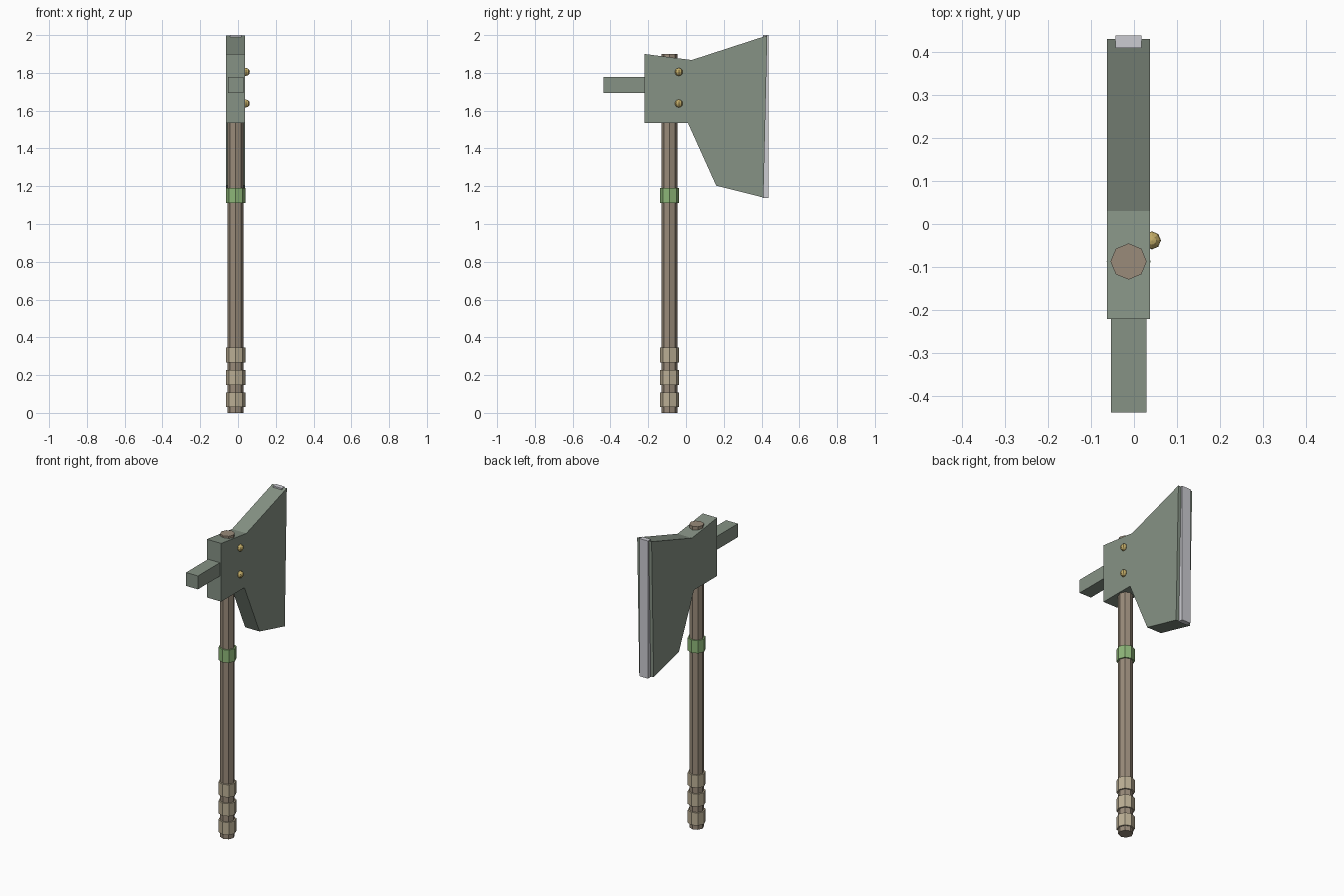
import bpy, bmesh, math
from mathutils import Matrix

if "Cube" in bpy.data.objects:
    bpy.data.objects.remove(bpy.data.objects["Cube"])

CX, CY = -0.0125, -0.087   # axis of the shaft


def material(name, rgb):
    m = bpy.data.materials.new(name)
    m.diffuse_color = (*rgb, 1)
    m.use_nodes = True
    m.node_tree.nodes["Principled BSDF"].inputs["Base Color"].default_value = m.diffuse_color
    return m


steel = material("green_steel", (0.24, 0.29, 0.235))
edge = material("bright_edge", (0.60, 0.60, 0.64))
wood = material("wood", (0.32, 0.26, 0.195))
wrap = material("pale_wrap", (0.50, 0.43, 0.30))
green = material("green_band", (0.27, 0.47, 0.19))
brass = material("brass", (0.55, 0.42, 0.14))


def finish(name, bm, mat):
    bmesh.ops.recalc_face_normals(bm, faces=bm.faces[:])
    me = bpy.data.meshes.new(name)
    bm.to_mesh(me)
    bm.free()
    me.materials.append(mat)
    ob = bpy.data.objects.new(name, me)
    bpy.context.collection.objects.link(ob)
    return ob


def plate(name, profile, width, mat):
    """Extrude a (y, z) outline along x, centred on the shaft."""
    bm = bmesh.new()
    face = bm.faces.new([bm.verts.new((CX - width / 2, y, z)) for y, z in profile])
    ext = bmesh.ops.extrude_face_region(bm, geom=[face])
    moved = [v for v in ext["geom"] if isinstance(v, bmesh.types.BMVert)]
    bmesh.ops.translate(bm, verts=moved, vec=(width, 0, 0))
    return finish(name, bm, mat)


def octagon(name, r, z0, z1, mat):
    bm = bmesh.new()
    bmesh.ops.create_cone(bm, cap_ends=True, segments=8, radius1=r, radius2=r,
                          depth=z1 - z0,
                          matrix=Matrix.Translation((CX, CY, (z0 + z1) / 2)))
    return finish(name, bm, mat)


# Shaft, grip wraps and collar
octagon("shaft", 0.042, 0, 1.90, wood)
for i in range(3):
    z = 0.03 + i * 0.118
    octagon(f"grip_wrap_{i + 1}", 0.051, z, z + 0.079, wrap)
octagon("collar", 0.051, 1.11, 1.19, green)

# Axe head, cutting edge and rear spike
plate("axe_head", [(-0.22, 1.90), (0.03, 1.868), (0.43, 1.998), (0.41, 1.14),
                   (0.16, 1.203), (0.01, 1.535), (-0.22, 1.535)], 0.10, steel)
plate("cutting_edge", [(0.408, 1.137), (0.438, 1.137), (0.438, 2.0), (0.408, 2.0)],
      0.06, edge)
plate("rear_spike", [(-0.438, 1.693), (-0.20, 1.693), (-0.20, 1.777), (-0.438, 1.777)],
      0.082, steel)

# Rivets on the right side only
for i, z in enumerate((1.638, 1.805)):
    bm = bmesh.new()
    bmesh.ops.create_uvsphere(bm, u_segments=8, v_segments=6, radius=0.021,
                              matrix=Matrix.Translation((0.0415, -0.038, z)))
    finish(f"rivet_{i + 1}", bm, brass)
